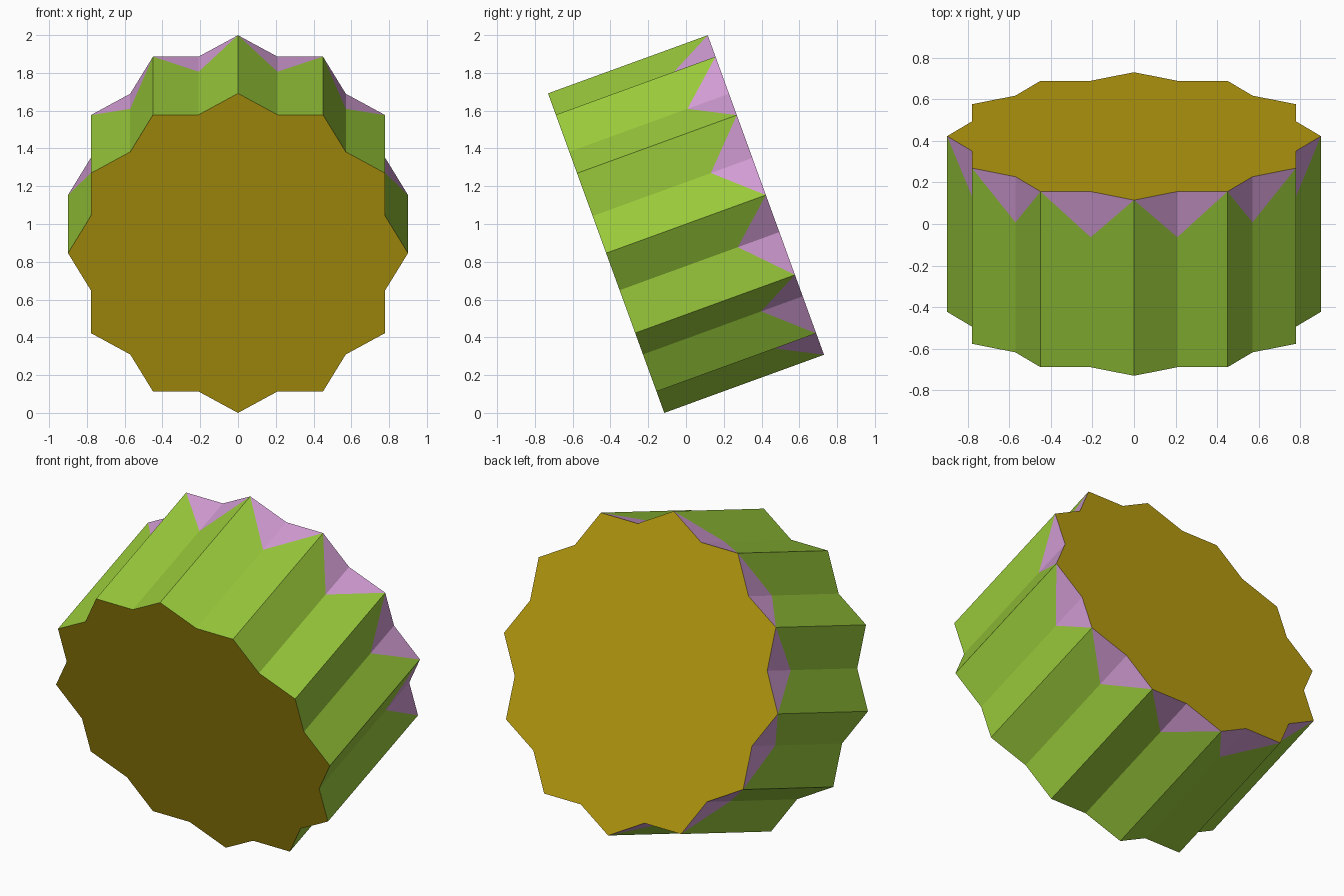
import bpy, bmesh, math
from mathutils import Matrix

cube = bpy.data.objects.get("Cube")
if cube:
    bpy.data.objects.remove(cube, do_unlink=True)

POINTS = 12                                       # ridges around the drum
R_RIDGE = 0.9
R_VALLEY = R_RIDGE * math.cos(math.radians(30)) / math.cos(math.radians(15))
HALF = 0.45                                       # half the drum depth
NOTCH = 0.234                                     # reach of the coloured notches
TILT = math.radians(20)


def material(name, rgb):
    mat = bpy.data.materials.new(name)
    mat.use_nodes = True
    mat.diffuse_color = (*rgb, 1)
    mat.node_tree.nodes["Principled BSDF"].inputs["Base Color"].default_value = (*rgb, 1)
    return mat


mats = [material("leaf green", (0.314, 0.578, 0.042)),
        material("orchid pink", (0.64, 0.33, 0.65)),
        material("old gold", (0.50, 0.352, 0.005))]
GREEN, PINK, GOLD = range(3)

bm = bmesh.new()


def ring_vert(i, y):
    r = R_VALLEY if i % 2 else R_RIDGE
    a = math.pi * i / POINTS
    return bm.verts.new((r * math.sin(a), y, r * math.cos(a)))


def face(verts, index):
    bm.faces.new(verts).material_index = index


# Star-shaped front and back rims, and the notch tips along the valleys
count = 2 * POINTS
front = [ring_vert(i, -HALF) for i in range(count)]
back = [ring_vert(i, HALF) for i in range(count)]
tips = {i: ring_vert(i, HALF - NOTCH) for i in range(1, count, 2)}

# Flutes: each valley has a green and a pink face on both sides
for v in tips:
    for ridge in ((v - 1) % count, (v + 1) % count):
        face((front[ridge], front[v], tips[v], back[ridge]), GREEN)
        face((back[ridge], tips[v], back[v]), PINK)

# End caps
face(front, GOLD)
face(back, GOLD)
bmesh.ops.recalc_face_normals(bm, faces=bm.faces)

# Lean the drum back and stand it on the floor
bm.transform(Matrix.Rotation(TILT, 4, 'X'))
low = min(v.co.z for v in bm.verts)
bm.transform(Matrix.Translation((0, 0, -low)))

mesh = bpy.data.meshes.new("fluted_drum")
bm.to_mesh(mesh)
bm.free()
for m in mats:
    mesh.materials.append(m)
drum = bpy.data.objects.new("fluted_drum", mesh)
bpy.context.collection.objects.link(drum)
